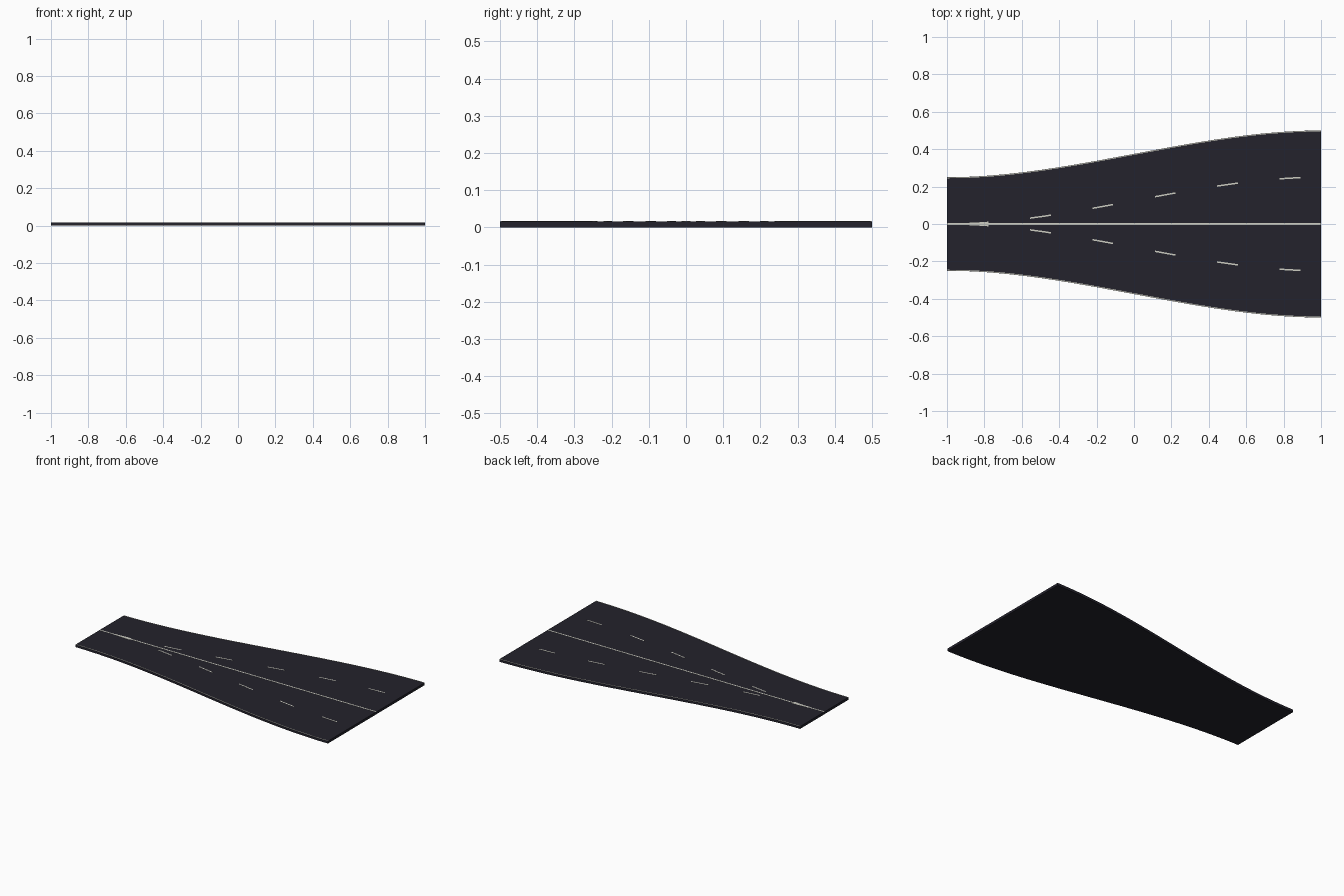
import bpy

if "Cube" in bpy.data.objects:
    bpy.data.objects.remove(bpy.data.objects["Cube"])

L, N = 1.0, 48
TOP = 0.016


def material(name, color):
    m = bpy.data.materials.new(name)
    m.diffuse_color = (*color, 1)
    m.use_nodes = True
    m.node_tree.nodes["Principled BSDF"].inputs["Base Color"].default_value = m.diffuse_color
    return m


asphalt = material("dark_asphalt", (0.017, 0.016, 0.025))
paint = material("road_paint", (0.62, 0.62, 0.55))


def ease(x):
    t = (x + 1) / 2
    return t * t * (3 - 2 * t)


def half_width(x):
    return 0.25 + 0.25 * ease(x)


def strip(name, lo, hi, x0, x1, n, z0, z1, mat):
    """Solid ribbon between two y curves, from x0 to x1."""
    verts, faces = [], []
    for i in range(n + 1):
        x = x0 + (x1 - x0) * i / n
        a, b = lo(x), hi(x)
        verts += [(x, a, z0), (x, b, z0), (x, b, z1), (x, a, z1)]
    for i in range(n):
        for k in range(4):
            p, q = i * 4 + k, i * 4 + (k + 1) % 4
            faces.append((q, p, p + 4, q + 4))
    faces += [(0, 1, 2, 3), (4 * n + 3, 4 * n + 2, 4 * n + 1, 4 * n)]
    me = bpy.data.meshes.new(name)
    me.from_pydata(verts, [], faces)
    me.materials.append(mat)
    ob = bpy.data.objects.new(name, me)
    bpy.context.collection.objects.link(ob)
    return ob


def line(name, curve, w, x0, x1, n):
    strip(name, lambda x: curve(x) - w / 2, lambda x: curve(x) + w / 2,
          x0, x1, n, TOP - 0.001, TOP + 0.0008, paint)


# Road slab widening from two to four lanes
strip("road_slab", lambda x: -half_width(x), half_width, -L, L, N, 0, TOP, asphalt)

# Solid centre line
line("centre_line", lambda x: 0.0, 0.009, -L, L, 1)

for side, s in (("left", 1), ("right", -1)):
    # Edge line
    line(side + "_edge_line", lambda x: s * (half_width(x) - 0.003), 0.005, -L, L, N)
    # Lane dashes fanning out from the centre
    for i in range(6):
        x0 = -8 / 9 + i / 3
        line(f"{side}_dash_{i + 1}", lambda x: s * 0.25 * ease(x), 0.008, x0, x0 + 1 / 9, 4)
